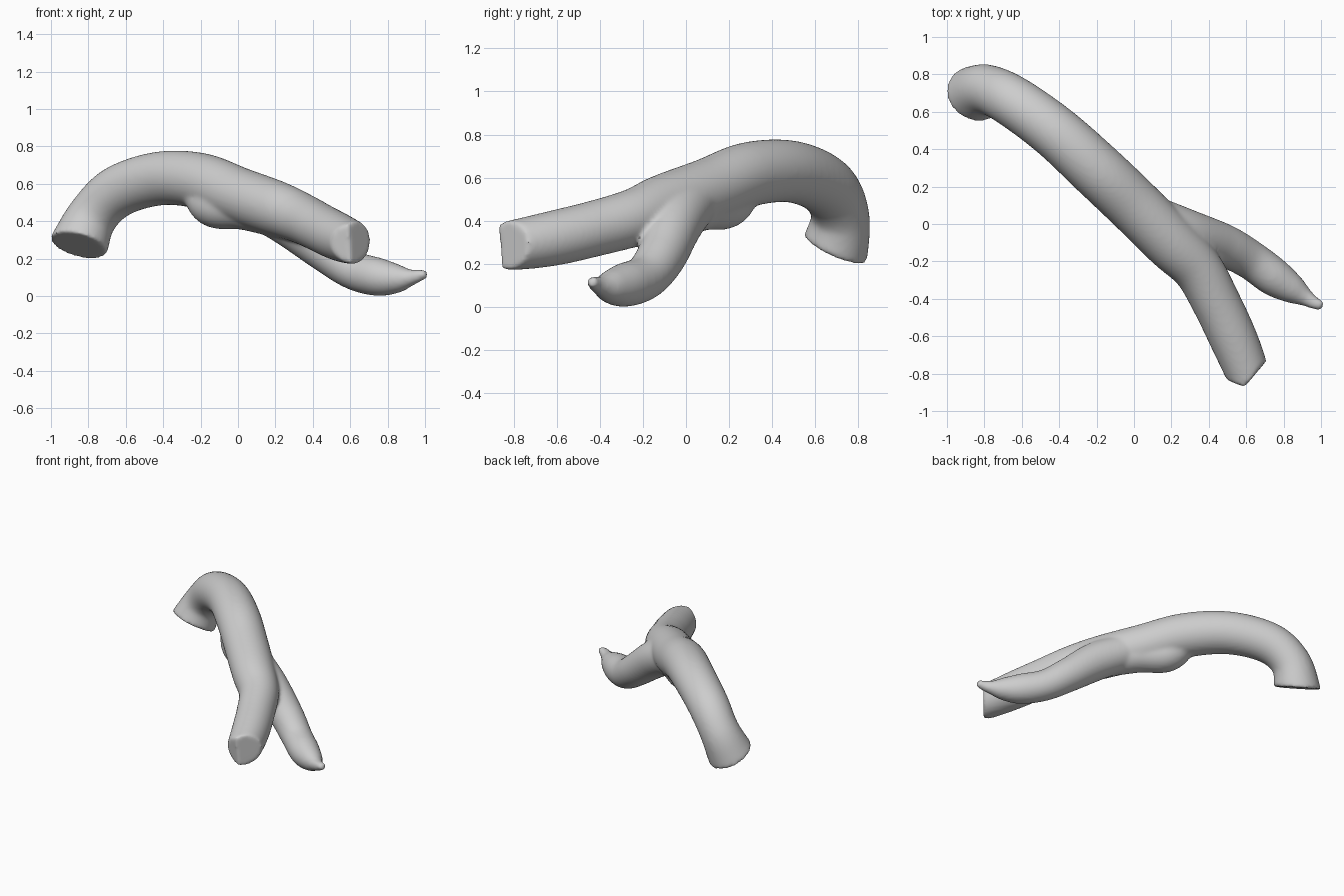
import bpy, bmesh, math
from mathutils import Vector

if "Cube" in bpy.data.objects:
    bpy.data.objects.remove(bpy.data.objects["Cube"])

SIDES, STEPS = 28, 8
REACH = 0.42  # how far around its centre a saw cut acts

bark = bpy.data.materials.new("grey_bark")
bark.use_nodes = True
GREY = (0.61, 0.61, 0.61, 1)
bark.diffuse_color = GREY
bark.node_tree.nodes["Principled BSDF"].inputs["Base Color"].default_value = GREY


def spline(points):
    """Smooth path through (x, y, z, radius) points."""
    p = [Vector(q) for q in points]
    p = [2 * p[0] - p[1]] + p + [2 * p[-1] - p[-2]]
    path = []
    for a, b, c, d in zip(p, p[1:], p[2:], p[3:]):
        for i in range(STEPS):
            t = i / STEPS
            path.append(0.5 * (2 * b + (c - a) * t + (2 * a - 5 * b + 4 * c - d) * t ** 2
                               + (3 * b - a - 3 * c + d) * t ** 3))
    return path + [p[-2]]


def saw(bm, co, normal):
    """Cut the nearby end off flat and close it."""
    verts = {v for v in bm.verts if (v.co - Vector(co)).length < REACH}
    edges = [e for e in bm.edges if verts.issuperset(e.verts)]
    faces = [f for f in bm.faces if verts.issuperset(f.verts)]
    bmesh.ops.bisect_plane(bm, geom=list(verts) + edges + faces, plane_co=co,
                           plane_no=normal, clear_outer=True)
    bmesh.ops.holes_fill(bm, edges=[e for e in bm.edges if e.is_boundary], sides=0)


def limb(name, points, cuts=()):
    """Tapered tube along a path, sawn off by (point, outward normal) planes."""
    path = spline(points)
    centres = [q.to_3d() for q in path]
    bm = bmesh.new()
    rings, side = [], Vector((0.6, 0.8, 0))
    for i, c in enumerate(centres):
        along = (centres[min(i + 1, len(path) - 1)] - centres[max(i - 1, 0)]).normalized()
        side = (side - along * side.dot(along)).normalized()
        up = along.cross(side)
        rings.append([bm.verts.new(c + path[i][3] * (side * math.cos(a) + up * math.sin(a)))
                      for a in (math.tau * k / SIDES for k in range(SIDES))])
    for r, s in zip(rings, rings[1:]):
        for k in range(SIDES):
            n = (k + 1) % SIDES
            bm.faces.new((r[k], r[n], s[n], s[k]))
    bm.faces.new(rings[0][::-1])
    bm.faces.new(rings[-1])
    for co, normal in cuts:
        saw(bm, co, normal)
    bmesh.ops.recalc_face_normals(bm, faces=bm.faces)
    mesh = bpy.data.meshes.new(name)
    bm.to_mesh(mesh)
    bm.free()
    obj = bpy.data.objects.new(name, mesh)
    bpy.context.collection.objects.link(obj)
    return obj


# Arched bough with sawn ends
bough = limb("branch", [
    (-0.90, 0.64, 0.13, 0.17), (-0.85, 0.69, 0.27, 0.157), (-0.775, 0.715, 0.43, 0.135),
    (-0.64, 0.65, 0.56, 0.139), (-0.42, 0.49, 0.628, 0.144), (-0.2, 0.29, 0.615, 0.15),
    (0.0, 0.10, 0.54, 0.15), (0.2, -0.10, 0.47, 0.147), (0.34, -0.24, 0.415, 0.135),
    (0.44, -0.42, 0.365, 0.13), (0.53, -0.61, 0.32, 0.128), (0.60, -0.78, 0.29, 0.118),
    (0.66, -0.95, 0.27, 0.10)],
    [((-0.85, 0.69, 0.27), (-0.25, -0.4, -0.88)),
     ((0.655, -0.795, 0.29), (0.76, -0.64, 0.0)),
     ((0.55, -0.85, 0.29), (-0.3, -0.95, -0.1))])

# Drooping side twig ending in a thin tip
twig = limb("side_twig", [
    (0.08, 0.04, 0.50, 0.12), (0.28, -0.05, 0.39, 0.13), (0.48, -0.115, 0.235, 0.115),
    (0.62, -0.19, 0.138, 0.105), (0.75, -0.285, 0.102, 0.102), (0.85, -0.35, 0.093, 0.078),
    (0.92, -0.395, 0.098, 0.047), (0.97, -0.425, 0.11, 0.033), (1.01, -0.435, 0.12, 0.024)])

# Swelling along the underside of the bough, starting at a knot
knot = limb("knot", [
    (-0.22, 0.27, 0.56, 0.09), (-0.13, 0.19, 0.485, 0.118), (0.02, 0.08, 0.47, 0.115),
    (0.18, -0.04, 0.44, 0.12)])

# Fuse the parts into one smooth surface
bpy.ops.object.select_all(action='DESELECT')
for part in (knot, twig, bough):
    part.select_set(True)
bpy.context.view_layer.objects.active = bough
bpy.ops.object.join()
remesh = bough.modifiers.new("fuse", 'REMESH')
remesh.mode = 'VOXEL'
remesh.voxel_size = 0.012
soften = bough.modifiers.new("soften", 'SMOOTH')
soften.factor = 0.5
soften.iterations = 10
for name in ("fuse", "soften"):
    bpy.ops.object.modifier_apply(modifier=name)

bough.data.materials.clear()
bough.data.materials.append(bark)
bpy.ops.object.shade_smooth_by_angle(angle=math.radians(40))
